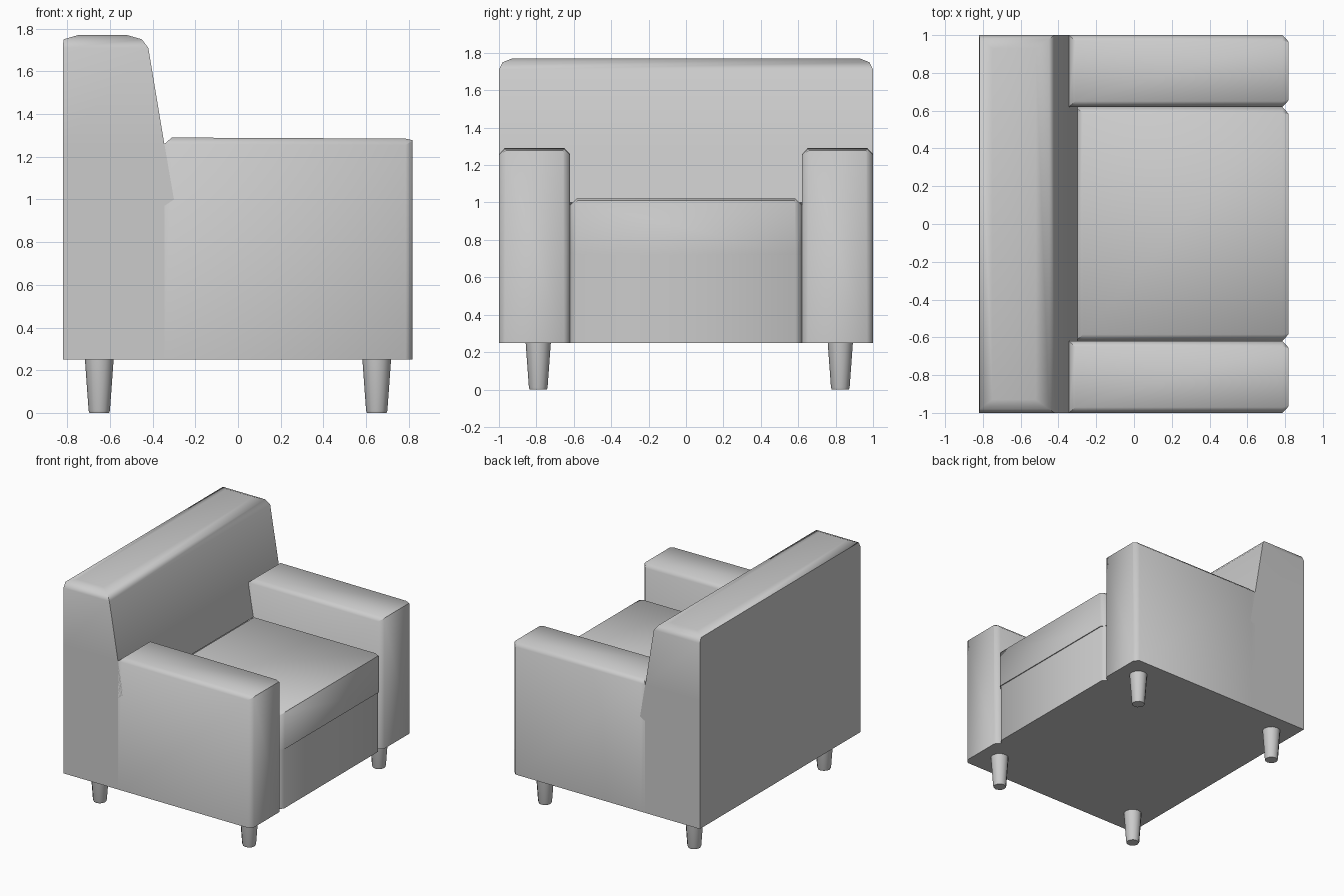
import bpy, bmesh, math

if "Cube" in bpy.data.objects:
    bpy.data.objects.remove(bpy.data.objects["Cube"])


def finish(bm, name):
    bmesh.ops.remove_doubles(bm, verts=bm.verts, dist=0.0005)
    bmesh.ops.recalc_face_normals(bm, faces=bm.faces)
    mesh = bpy.data.meshes.new(name)
    bm.to_mesh(mesh)
    bm.free()
    obj = bpy.data.objects.new(name, mesh)
    bpy.context.collection.objects.link(obj)
    bpy.ops.object.select_all(action='DESELECT')
    bpy.context.view_layer.objects.active = obj
    obj.select_set(True)
    bpy.ops.object.shade_smooth_by_angle(angle=math.radians(50))
    return obj


def loft(name, rings):
    """Bridge equal-length rings of points and cap both ends."""
    bm = bmesh.new()
    loops = [[bm.verts.new(p) for p in ring] for ring in rings]
    n = len(loops[0])
    for a, b in zip(loops, loops[1:]):
        for i in range(n):
            j = (i + 1) % n
            bm.faces.new((a[i], a[j], b[j], b[i]))
    bm.faces.new(loops[0])
    bm.faces.new(loops[-1])
    return finish(bm, name)


def block(name, y0, y1, z0, sections):
    """Padded block running along x; sections are (x, top z, inset, chamfer)."""
    rings = []
    for x, top, inset, c in sections:
        a, b = y0 + inset, y1 - inset
        rings.append([(x, a, z0), (x, a, top - c), (x, a + c, top),
                      (x, b - c, top), (x, b, top - c), (x, b, z0)])
    return loft(name, rings)


# backrest: horizontal sections (z, rear x, front x, half width)
back = [(0.25, -0.82, -0.345, 1.0), (0.97, -0.82, -0.345, 1.0),
        (1.00, -0.82, -0.30, 1.0), (1.26, -0.82, -0.345, 1.0),
        (1.71, -0.82, -0.42, 1.0), (1.75, -0.818, -0.45, 0.98),
        (1.77, -0.75, -0.52, 0.93)]
loft("backrest", [[(x0, -w, z), (x1, -w, z), (x1, w, z), (x0, w, z)]
                  for z, x0, x1, w in back])

# armrests
arm = [(-0.345, 1.26, 0, 0), (-0.31, 1.29, 0, 0.03),
       (0.785, 1.285, 0, 0.03), (0.817, 1.278, 0.033, 0.005)]
block("left_armrest", -1.0, -0.62, 0.25, arm)
block("right_armrest", 0.62, 1.0, 0.25, arm)

# seat cushion and the base under it
block("seat_cushion", -0.62, 0.62, 0.72,
      [(-0.31, 0.985, 0, 0), (-0.27, 1.02, 0, 0.035),
       (0.785, 1.02, 0, 0.035), (0.817, 1.01, 0.035, 0.005)])
block("seat_base", -0.62, 0.62, 0.25,
      [(-0.345, 0.72, 0, 0), (0.78, 0.72, 0, 0), (0.81, 0.72, 0.035, 0)])

# tapered legs
for x, side in ((0.65, "front"), (-0.65, "rear")):
    for y, hand in ((-0.79, "left"), (0.825, "right")):
        rings = [[(x + r * math.cos(k * math.tau / 12),
                   y + r * math.sin(k * math.tau / 12), z) for k in range(12)]
                 for z, r in ((0.0, 0.046), (0.012, 0.05), (0.26, 0.068))]
        loft(f"{side}_{hand}_leg", rings)
